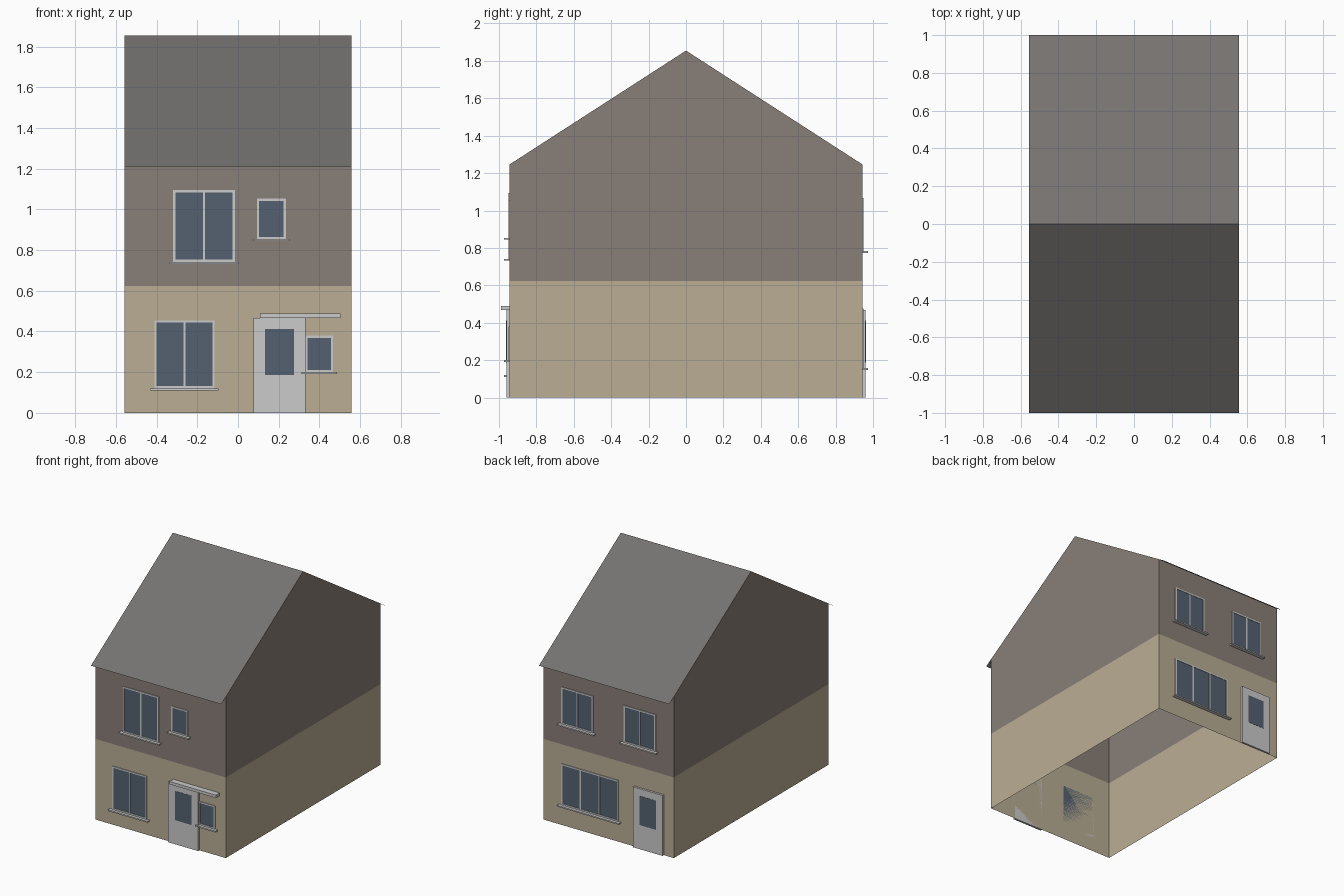
import bpy, bmesh

if "Cube" in bpy.data.objects:
    bpy.data.objects.remove(bpy.data.objects["Cube"])

W, D = 0.557, 0.944                 # half width and half depth of the walls
SPLIT, EAVE, RIDGE = 0.623, 1.246, 1.855


def mat(name, rgb):
    m = bpy.data.materials.new(name)
    m.diffuse_color = (*rgb, 1)
    m.use_nodes = True
    m.node_tree.nodes["Principled BSDF"].inputs["Base Color"].default_value = m.diffuse_color
    return m


TAN = mat("tan_render", (0.49, 0.42, 0.30))
BROWN = mat("brown_render", (0.25, 0.21, 0.185))
ROOF = mat("roof_slate", (0.18, 0.17, 0.163))
GLASS = mat("dark_glass", (0.09, 0.12, 0.165))
FRAME = mat("pale_frame", (0.52, 0.52, 0.52))


def sheet(name, polys, material):
    """Object made of the given polygons, welded together."""
    bm = bmesh.new()
    for p in polys:
        bm.faces.new([bm.verts.new(v) for v in p])
    bmesh.ops.remove_doubles(bm, verts=bm.verts, dist=1e-5)
    me = bpy.data.meshes.new(name)
    bm.to_mesh(me)
    bm.free()
    me.materials.append(material)
    ob = bpy.data.objects.new(name, me)
    bpy.context.collection.objects.link(ob)
    return ob


def boxes(name, items, side, material):
    """Boxes (x0, x1, z0, z1, depth) standing proud of the front (-1) or back (+1) wall."""
    bm = bmesh.new()
    for x0, x1, z0, z1, d in items:
        size = (x1 - x0, d, z1 - z0)
        mid = ((x0 + x1) / 2, side * (D + d / 2), (z0 + z1) / 2)
        for v in bmesh.ops.create_cube(bm, size=1)["verts"]:
            v.co = [v.co[i] * size[i] + mid[i] for i in range(3)]
    me = bpy.data.meshes.new(name)
    bm.to_mesh(me)
    bm.free()
    me.materials.append(material)
    ob = bpy.data.objects.new(name, me)
    bpy.context.collection.objects.link(ob)
    return ob


def window(name, x0, x1, z0, z1, side, panes):
    b, d = 0.011, 0.006
    bars = [(x0, x1, z0, z0 + b, d), (x0, x1, z1 - b, z1, d)]
    for i in range(panes + 1):
        x = x0 + (x1 - x0 - b) * i / panes
        bars.append((x, x + b, z0 + b, z1 - b, d))
    boxes(name + "_frame", bars, side, FRAME)
    boxes(name + "_glass", [(x0 + b, x1 - b, z0 + b, z1 - b, 0.003)], side, GLASS)
    boxes(name + "_sill", [(x0 - 0.02, x1 + 0.02, z0 - 0.01, z0, 0.028)], side, FRAME)


def door(name, x0, x1, side):
    boxes(name, [(x0, x1, 0, 0.467, 0.016)], side, FRAME)
    boxes(name + "_glass", [(x0 + 0.057, x1 - 0.057, 0.187, 0.412, 0.0175)], side, GLASS)


# Wall shell, open underneath
corners = [(-W, -D), (W, -D), (W, D), (-W, D)]


def ring(z0, z1):
    return [[(*a, z0), (*b, z0), (*b, z1), (*a, z1)]
            for a, b in zip(corners, corners[1:] + corners[:1])]


sheet("lower_walls", ring(0, SPLIT), TAN)
upper = ring(SPLIT, EAVE)
upper[1].insert(3, (W, 0, RIDGE))
upper[3].insert(3, (-W, 0, RIDGE))
sheet("upper_walls", upper, BROWN)

# Thin roof sheet reaching past the front and back walls
low = RIDGE - (RIDGE - EAVE) / D
sheet("roof", [
    [(-W, -1, low), (W, -1, low), (W, 0, RIDGE), (-W, 0, RIDGE)],
    [(-W, 0, RIDGE), (W, 0, RIDGE), (W, 1, low), (-W, 1, low)]], ROOF)

# Front openings
window("front_lower_window", -0.411, -0.115, 0.12, 0.454, -1, 2)
window("front_upper_window", -0.319, -0.015, 0.742, 1.094, -1, 2)
window("front_small_window", 0.093, 0.235, 0.854, 1.053, -1, 1)
window("front_side_light", 0.331, 0.467, 0.20, 0.38, -1, 1)
door("front_door", 0.076, 0.331, -1)
boxes("door_canopy", [(0.107, 0.503, 0.467, 0.489, 0.045)], -1, FRAME)

# Back openings
window("back_upper_window_a", 0.131, 0.403, 0.783, 1.068, 1, 2)
window("back_upper_window_b", -0.403, -0.131, 0.783, 1.068, 1, 2)
window("back_lower_window", -0.086, 0.403, 0.157, 0.475, 1, 3)
door("back_door", -0.472, -0.219, 1)
